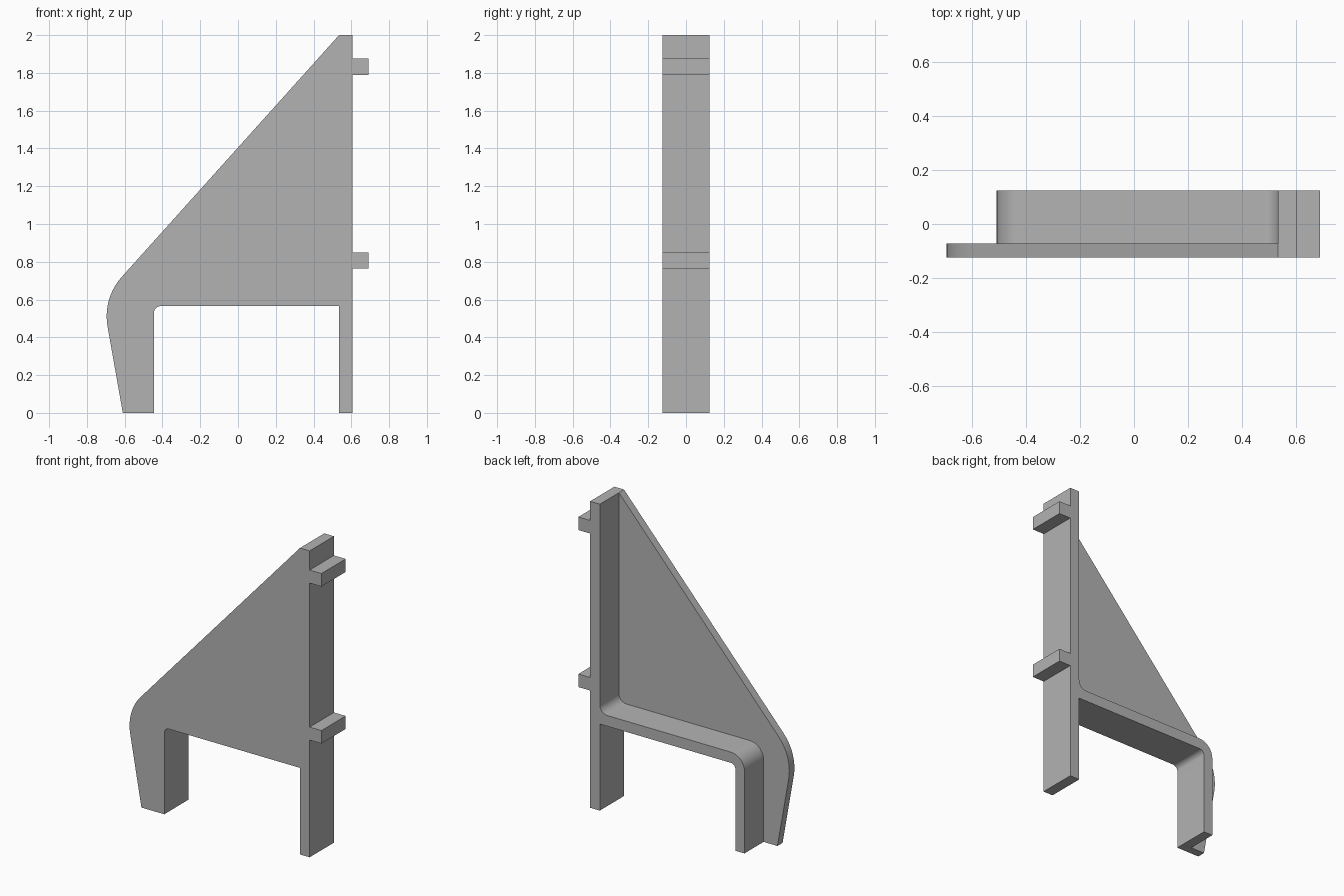
import bpy
import bmesh
import math
from mathutils import Vector

cube = bpy.data.objects.get("Cube")
if cube:
    bpy.data.objects.remove(cube, do_unlink=True)

grey = bpy.data.materials.new("plain_grey")
grey.use_nodes = True
colour = (0.45, 0.45, 0.45, 1)
grey.diffuse_color = colour
grey.node_tree.nodes["Principled BSDF"].inputs["Base Color"].default_value = colour

FRONT, WEB_BACK, BACK = -0.125, -0.072, 0.125


def rounded(corners, segments=10):
    """Outline from (x, z, radius) corners, each arc tangent to both sides."""
    points = []
    for i, (x, z, radius) in enumerate(corners):
        p = Vector((x, z))
        if not radius:
            points.append(p)
            continue
        a = (Vector(corners[i - 1][:2]) - p).normalized()
        b = (Vector(corners[(i + 1) % len(corners)][:2]) - p).normalized()
        half = a.angle(b) / 2
        centre = p + (a + b).normalized() * radius / math.sin(half)
        start = p + a * radius / math.tan(half) - centre
        end = p + b * radius / math.tan(half) - centre
        sweep = start.angle_signed(end)
        for k in range(segments + 1):
            t = k / segments
            arc = (start * math.sin((1 - t) * sweep) + end * math.sin(t * sweep)) / math.sin(sweep)
            points.append(centre + arc)
    return points


def extrude(name, corners, y0, y1):
    """Solid made by pushing an x-z outline from y0 to y1."""
    bm = bmesh.new()
    face = bm.faces.new([bm.verts.new((p.x, y0, p.y)) for p in rounded(corners)])
    new = bmesh.ops.extrude_face_region(bm, geom=[face])["geom"]
    moved = [v for v in new if isinstance(v, bmesh.types.BMVert)]
    bmesh.ops.translate(bm, verts=moved, vec=(0, y1 - y0, 0))
    bmesh.ops.recalc_face_normals(bm, faces=bm.faces)
    mesh = bpy.data.meshes.new(name)
    bm.to_mesh(mesh)
    bm.free()
    mesh.materials.append(grey)
    obj = bpy.data.objects.new(name, mesh)
    bpy.context.collection.objects.link(obj)
    return obj


def activate(obj):
    bpy.ops.object.select_all(action="DESELECT")
    obj.select_set(True)
    bpy.context.view_layer.objects.active = obj


# Opening under the shelf, shared by the web and the frame
opening = [(0.605, 0, 0), (0.535, 0, 0), (0.535, 0.565, 0),
           (-0.445, 0.565, 0.035), (-0.445, 0, 0)]

# Thin front web with its rounded outer shoulder
bracket = extrude("bracket_body", opening + [
    (-0.61, 0, 0), (-0.717, 0.607, 0.31), (0.535, 2, 0), (0.605, 2, 0)],
    FRONT, WEB_BACK)

# Full-depth frame: leg, shelf and post
frame = extrude("frame", opening + [
    (-0.51, 0, 0), (-0.51, 0.635, 0.1), (0.535, 0.635, 0.055),
    (0.535, 2, 0), (0.605, 2, 0)], FRONT, BACK)

# Fuse the web and frame into one clean solid
union = bracket.modifiers.new("union", "BOOLEAN")
union.operation = "UNION"
union.solver = "EXACT"
union.object = frame
activate(bracket)
bpy.ops.object.modifier_apply(modifier=union.name)
bpy.data.objects.remove(frame, do_unlink=True)
bm = bmesh.new()
bm.from_mesh(bracket.data)
bmesh.ops.remove_doubles(bm, verts=bm.verts, dist=0.0001)
bmesh.ops.dissolve_limit(bm, angle_limit=math.radians(1), verts=bm.verts, edges=bm.edges)
bm.to_mesh(bracket.data)
bm.free()
activate(bracket)
bpy.ops.object.shade_smooth_by_angle(angle=math.radians(30))

# Mounting pegs on the outer face of the post
for name, z in (("lower_peg", 0.765), ("upper_peg", 1.79)):
    top = z + 0.085
    extrude(name, [(0.605, z, 0), (0.69, z, 0), (0.69, top, 0), (0.605, top, 0)],
            FRONT, BACK)
